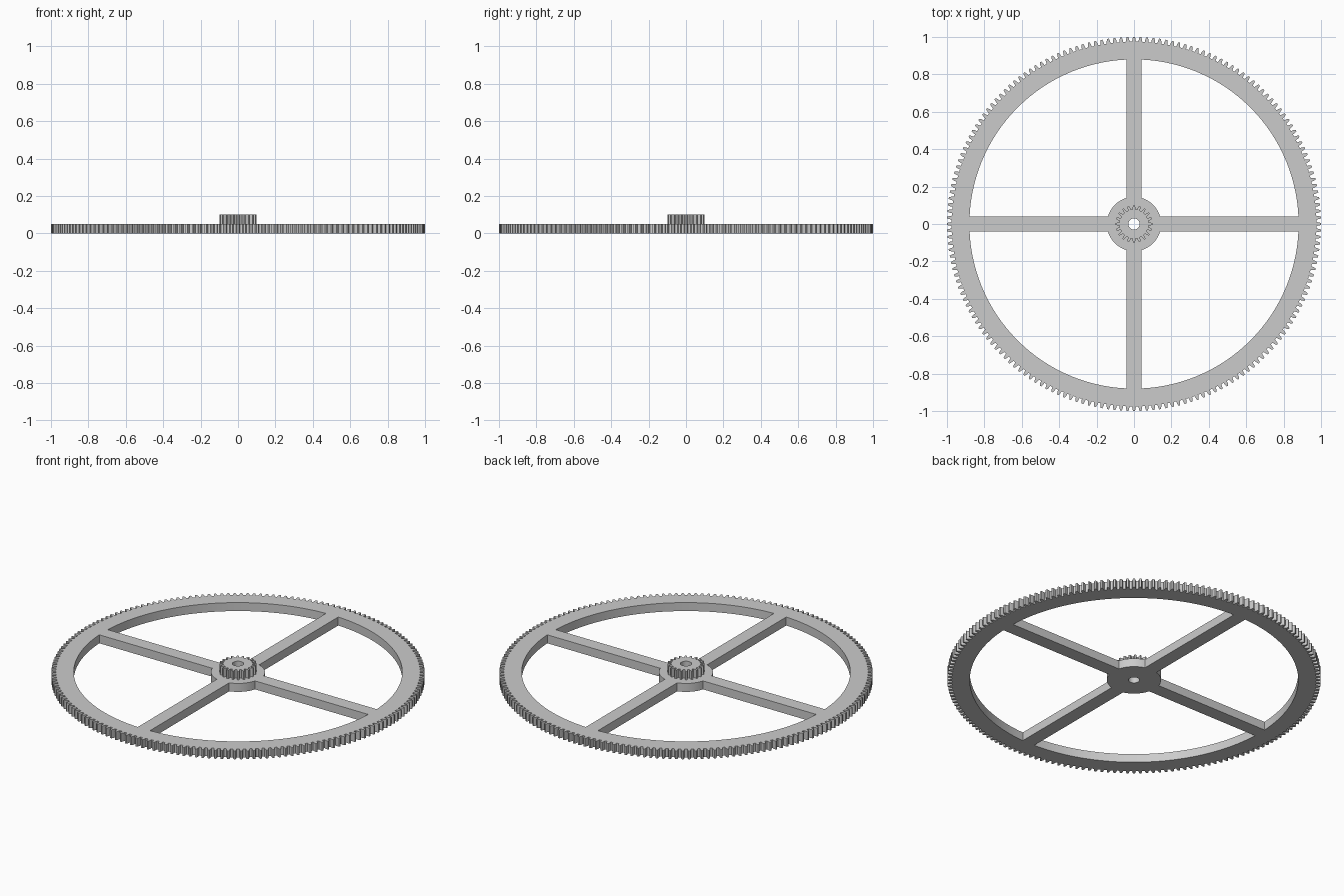
import bpy
from math import sin, cos, asin, pi, radians

cube = bpy.data.objects.get("Cube")
if cube:
    bpy.data.objects.remove(cube, do_unlink=True)

# Plain grey for the whole wheel
grey = bpy.data.materials.new("light_grey")
grey.use_nodes = True
colour = (0.6, 0.6, 0.6, 1)
grey.diffuse_color = colour
grey.node_tree.nodes["Principled BSDF"].inputs["Base Color"].default_value = colour


def polar(r, a):
    return (r * cos(a), r * sin(a))


def arc(r, start, end, steps):
    return [polar(r, start + (end - start) * i / steps) for i in range(steps + 1)]


def circle(r, steps):
    return arc(r, 0, 2 * pi, steps)[:-1]


def gear_outline(teeth, root, tip):
    """Closed outline with tapering teeth, one tooth centred on +x."""
    pitch = 2 * pi / teeth
    mid = (root + tip) / 2
    flank = [(root, -0.30), (mid, -0.25), (tip, -0.13),
             (tip, 0.13), (mid, 0.25), (root, 0.30)]
    return [polar(r, (i + f) * pitch) for i in range(teeth) for r, f in flank]


def window(hub, rim, half_width, turn):
    """Opening between two neighbouring spokes."""
    a, b = asin(half_width / rim), asin(half_width / hub)
    return (arc(rim, turn + a, turn + pi / 2 - a, 40)
            + arc(hub, turn + pi / 2 - b, turn + b, 10))


def plate(name, outlines, bottom, top):
    """Flat plate from an outer outline and its holes."""
    curve = bpy.data.curves.new(name, 'CURVE')
    curve.dimensions = '2D'
    curve.fill_mode = 'BOTH'
    curve.extrude = (top - bottom) / 2
    for points in outlines:
        spline = curve.splines.new('POLY')
        spline.points.add(len(points) - 1)
        for p, (x, y) in zip(spline.points, points):
            p.co = (x, y, 0, 1)
        spline.use_cyclic_u = True
        spline.use_smooth = False
    obj = bpy.data.objects.new(name, curve)
    bpy.context.collection.objects.link(obj)
    obj.location.z = (top + bottom) / 2
    curve.materials.append(grey)
    bpy.ops.object.select_all(action='DESELECT')
    obj.select_set(True)
    bpy.context.view_layer.objects.active = obj
    bpy.ops.object.convert(target='MESH')
    bpy.ops.object.shade_smooth_by_angle(angle=radians(15))


bore = circle(0.03, 32)

# Large spoked wheel: toothed rim, four spokes, hub and bore
windows = [window(0.145, 0.88, 0.04, k * pi / 2) for k in range(4)]
plate("spoked_gear", [gear_outline(180, 0.975, 1.0), bore] + windows, 0, 0.05)

# Small pinion standing on the hub
plate("pinion", [gear_outline(20, 0.078, 0.1), bore], 0.05, 0.1)
